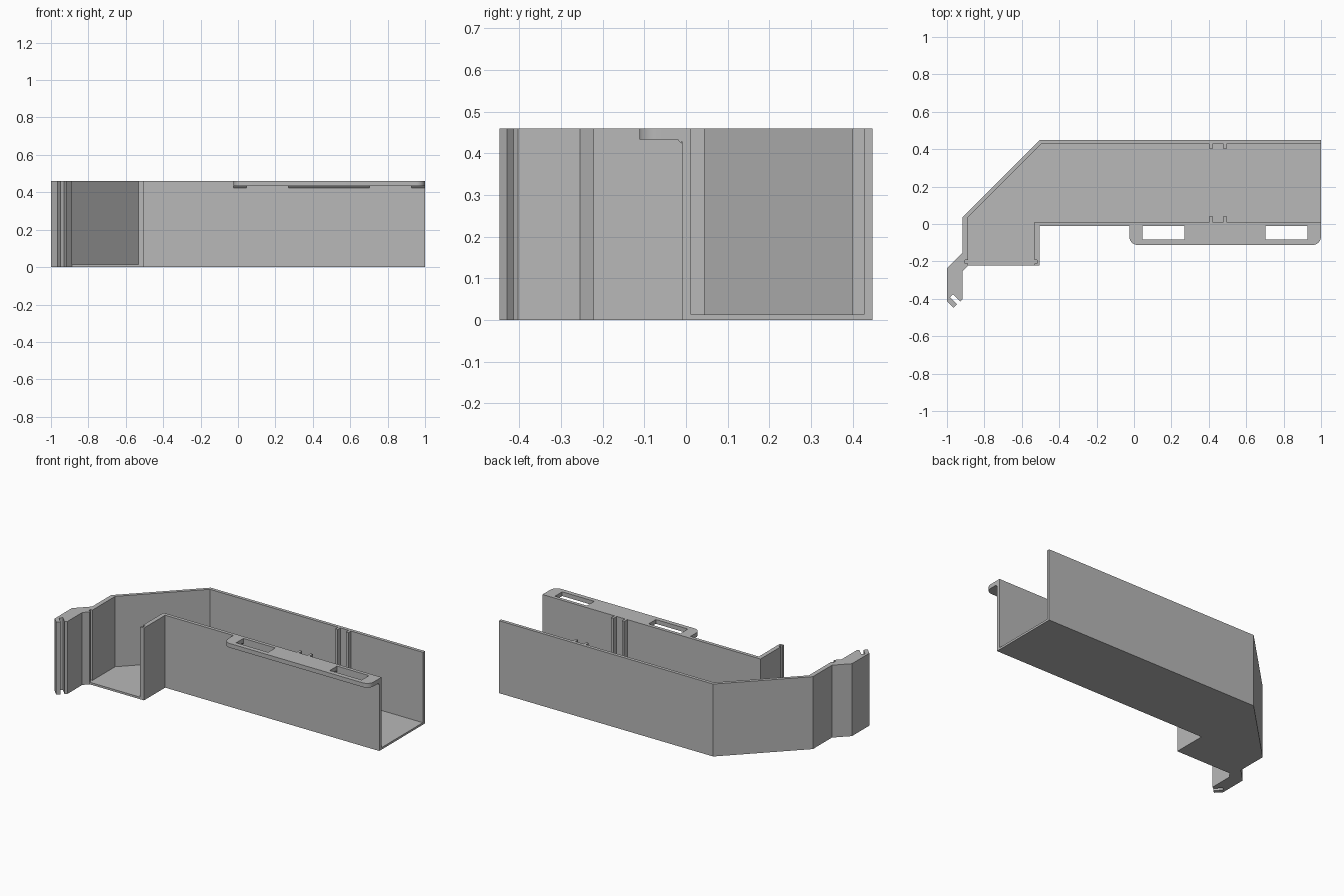
import bpy
import bmesh
from math import cos, sin, radians

cube = bpy.data.objects.get("Cube")
if cube:
    bpy.data.objects.remove(cube, do_unlink=True)

grey = bpy.data.materials.new("plain grey")
grey.use_nodes = True
colour = (0.48, 0.48, 0.48, 1)
grey.diffuse_color = colour
grey.node_tree.nodes["Principled BSDF"].inputs["Base Color"].default_value = colour

HEIGHT = 0.46
FLOOR = 0.013


def prism(name, outline, z0=0.0, z1=HEIGHT):
    """Extrude a plan outline straight up from z0 to z1."""
    bm = bmesh.new()
    face = bm.faces.new([bm.verts.new((x, y, z0)) for x, y in outline])
    top = bmesh.ops.extrude_face_region(bm, geom=[face])["geom"]
    bmesh.ops.translate(bm, vec=(0, 0, z1 - z0),
                        verts=[v for v in top if isinstance(v, bmesh.types.BMVert)])
    bmesh.ops.recalc_face_normals(bm, faces=bm.faces)
    mesh = bpy.data.meshes.new(name)
    bm.to_mesh(mesh)
    bm.free()
    mesh.materials.append(grey)
    obj = bpy.data.objects.new(name, mesh)
    bpy.context.collection.objects.link(obj)
    return obj


def box(name, x0, x1, y0, y1, z0=0.0, z1=HEIGHT):
    return prism(name, [(x0, y0), (x1, y0), (x1, y1), (x0, y1)], z0, z1)


def arc(cx, cy, r, start, end, steps=8):
    angles = [radians(start + (end - start) * i / steps) for i in range(steps + 1)]
    return [(cx + r * cos(a), cy + r * sin(a)) for a in angles]


# Inner faces of the channel, with a small groove near the mouth on each side
back_inner = [(1, 0.427), (-0.496, 0.427), (-0.888, 0.035),
              (-0.888, -0.192), (-0.903, -0.192), (-0.903, -0.21),
              (-0.888, -0.21), (-0.888, -0.222)]
front_inner = [(-0.532, -0.222), (-0.532, -0.21), (-0.518, -0.21),
               (-0.518, -0.192), (-0.532, -0.192), (-0.532, 0.012), (1, 0.012)]

# Back wall, running round the slanted corner into the slotted hook
hook = [(-0.917, -0.254), (-0.917, -0.403), (-0.929, -0.414),
        (-0.968, -0.375), (-0.984, -0.391), (-0.946, -0.43), (-0.964, -0.448),
        (-1, -0.412), (-1, -0.238), (-0.917, -0.155)]
prism("back_wall_with_hook",
      back_inner + hook + [(-0.917, 0.036), (-0.505, 0.448), (1, 0.448)])

# Front wall and its short return
prism("front_wall", front_inner + [(1, -0.01), (-0.505, -0.01), (-0.505, -0.222)])

# Floor between the walls
prism("floor", back_inner + front_inner, 0, FLOOR)

# Ribs in facing pairs
for i, x in enumerate((0.404, 0.479)):
    box(f"back_rib_{i + 1}", x, x + 0.016, 0.4, 0.427, FLOOR)
    box(f"front_rib_{i + 1}", x, x + 0.016, 0.012, 0.044, FLOOR)

# Handle flange with rounded corners and two slots against the wall
LEFT, RIGHT, WALL, EDGE, R = -0.025, 1.0, -0.01, -0.112, 0.045
SLOTS = [(0.045, 0.27), (0.703, 0.928)]
flange = [(LEFT, WALL)]
flange += arc(LEFT + R, EDGE + R, R, 180, 270)
flange += arc(RIGHT - R, EDGE + R, R, 270, 360)
flange.append((RIGHT, WALL))
for a, b in reversed(SLOTS):
    flange += [(b, WALL), (b, -0.083), (a, -0.083), (a, WALL)]
handle = prism("handle_flange", flange, 0.433, HEIGHT)

# Small fillets beneath the flange
spans = [(LEFT, SLOTS[0][0]), (SLOTS[0][1], SLOTS[1][0]), (SLOTS[1][1], RIGHT)]
for i, (a, b) in enumerate(spans):
    fillet = box(f"flange_fillet_{i + 1}", a, b, WALL - 0.01, WALL, 0.423, 0.433)
    for v in fillet.data.vertices:
        if v.co.z < 0.428:
            v.co.y = WALL - 0.0005

# Smooth the rounded handle corners only
bpy.ops.object.select_all(action="DESELECT")
handle.select_set(True)
bpy.context.view_layer.objects.active = handle
bpy.ops.object.shade_smooth_by_angle(angle=radians(30))
